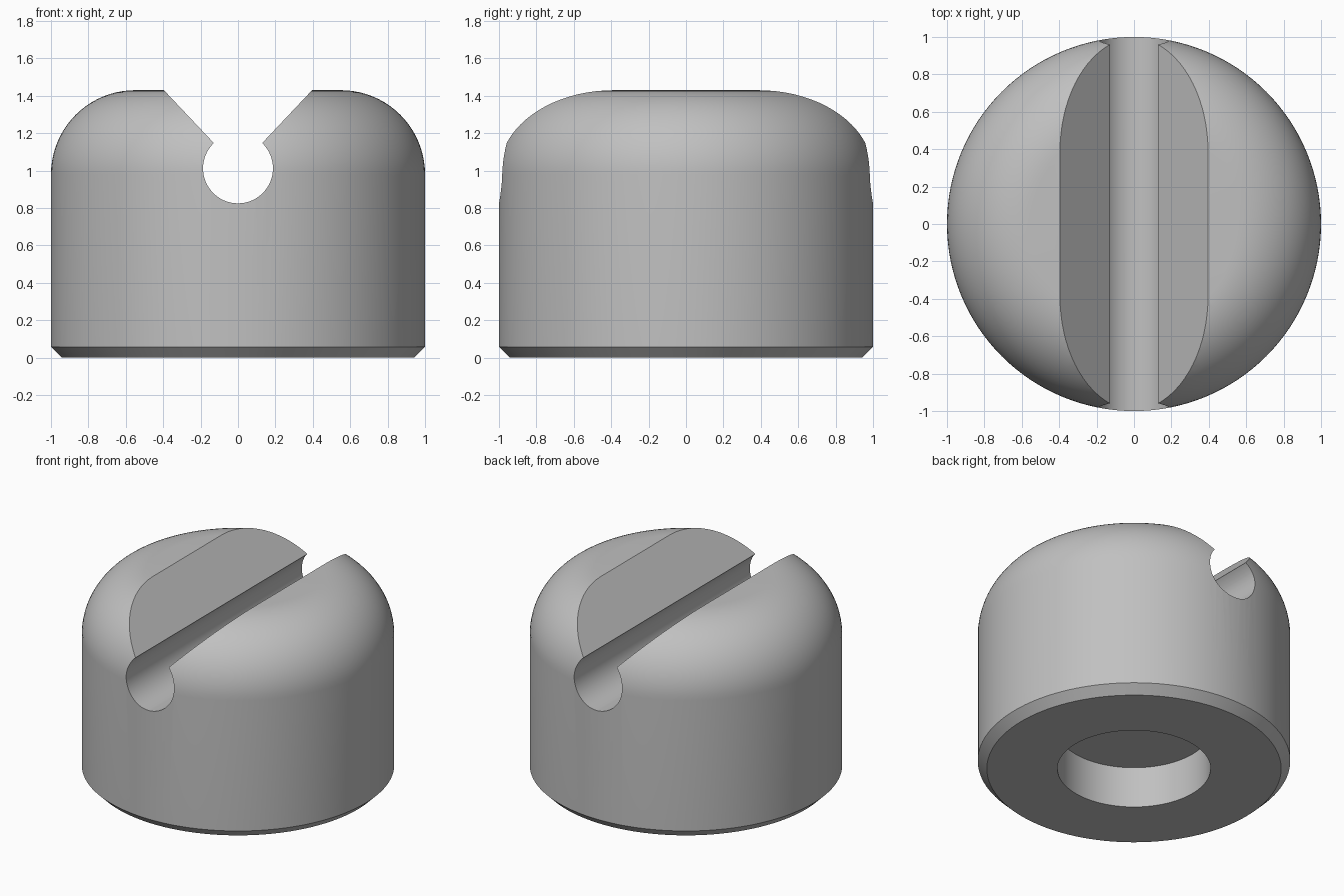
import bpy, bmesh
from math import sin, cos, pi, atan2

SEGMENTS = 128
HEIGHT, FILLET, CHAMFER = 1.43, 0.45, 0.058
HOLE_R, HOLE_DEPTH = 0.49, 0.29
SLOT_R, SLOT_Z = 0.187, 1.012

cube = bpy.data.objects.get("Cube")
if cube:
    bpy.data.objects.remove(cube, do_unlink=True)

grey = bpy.data.materials.new("plain grey")
grey.use_nodes = True
colour = (0.53, 0.53, 0.53, 1)
grey.diffuse_color = colour
grey.node_tree.nodes["Principled BSDF"].inputs["Base Color"].default_value = colour


def make_object(name, bm):
    bmesh.ops.recalc_face_normals(bm, faces=bm.faces)
    mesh = bpy.data.meshes.new(name)
    bm.to_mesh(mesh)
    bm.free()
    obj = bpy.data.objects.new(name, mesh)
    bpy.context.collection.objects.link(obj)
    mesh.materials.append(grey)
    return obj


def revolve(name, profile):
    """Spin an (r, z) profile around z, closing both ends with flat caps."""
    bm = bmesh.new()
    rings = []
    for r, z in profile:
        angles = [2 * pi * i / SEGMENTS for i in range(SEGMENTS)]
        rings.append([bm.verts.new((r * cos(a), r * sin(a), z)) for a in angles])
    for low, high in zip(rings, rings[1:]):
        for i in range(SEGMENTS):
            j = (i + 1) % SEGMENTS
            bm.faces.new((low[i], low[j], high[j], high[i]))
    bm.faces.new(rings[0])
    bm.faces.new(rings[-1])
    return make_object(name, bm)


def extrude_along_y(name, outline, half_length):
    """Prism with an (x, z) outline."""
    bm = bmesh.new()
    face = bm.faces.new([bm.verts.new((x, -half_length, z)) for x, z in outline])
    moved = bmesh.ops.extrude_face_region(bm, geom=[face])["geom"]
    verts = [v for v in moved if isinstance(v, bmesh.types.BMVert)]
    bmesh.ops.translate(bm, verts=verts, vec=(0, 2 * half_length, 0))
    return make_object(name, bm)


# Body: blind bottom hole, chamfered foot, straight wall and rounded shoulder
profile = [(HOLE_R, HOLE_DEPTH), (HOLE_R, 0), (1 - CHAMFER, 0), (1, CHAMFER)]
STEPS = 20
for i in range(STEPS + 1):
    a = pi / 2 * i / STEPS
    profile.append((1 - FILLET + FILLET * cos(a), HEIGHT - FILLET + FILLET * sin(a)))
body = revolve("rounded_cap", profile)

# Keyhole slot: round channel below a flared V opening
neck_x, neck_z = 0.129, 1.147
mouth_x = 0.396
rise = 1.3
top_x = mouth_x + (mouth_x - neck_x) * (rise - 1)
top_z = neck_z + (HEIGHT - neck_z) * rise
start = atan2(neck_z - SLOT_Z, neck_x)
sweep = pi + 2 * start
outline = [(-top_x, top_z), (top_x, top_z)]
ARC = 56
for i in range(ARC + 1):
    a = start - sweep * i / ARC
    outline.append((SLOT_R * cos(a), SLOT_Z + SLOT_R * sin(a)))
cutter = extrude_along_y("slot_cutter", outline, 1.2)
cutter.hide_render = True

# Cut the slot and keep only the finished body
cut = body.modifiers.new("slot", "BOOLEAN")
cut.operation = "DIFFERENCE"
cut.solver = "EXACT"
cut.object = cutter
bpy.ops.object.select_all(action="DESELECT")
body.select_set(True)
bpy.context.view_layer.objects.active = body
bpy.ops.object.modifier_apply(modifier=cut.name)
bpy.data.objects.remove(cutter, do_unlink=True)
bpy.ops.object.shade_smooth_by_angle(angle=pi / 6)
